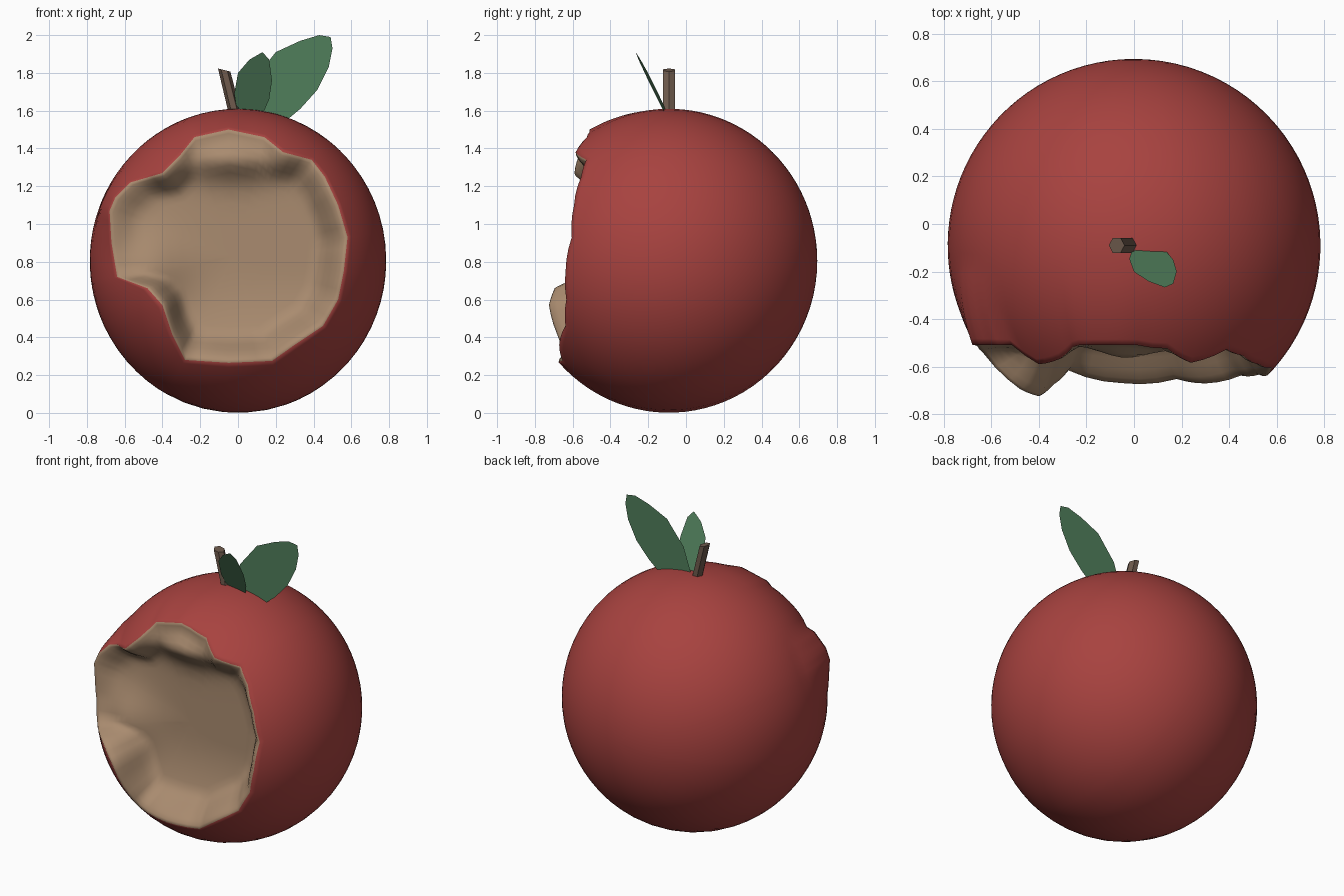
import bpy, bmesh, math
from mathutils import Vector

if "Cube" in bpy.data.objects:
    bpy.data.objects.remove(bpy.data.objects["Cube"])

CEN = Vector((0, -0.09, 0.805))      # fruit centre
RAD = Vector((0.785, 0.785, 0.805))  # fruit radii


def mat(name, rgb):
    m = bpy.data.materials.new(name)
    m.diffuse_color = (*rgb, 1)
    m.use_nodes = True
    m.node_tree.nodes["Principled BSDF"].inputs["Base Color"].default_value = m.diffuse_color
    return m


SKIN = mat("red_skin", (0.39, 0.055, 0.05))
FLESH = mat("flesh", (0.40, 0.26, 0.16))
GREEN = mat("leaf_green", (0.08, 0.21, 0.105))
BROWN = mat("stem_brown", (0.16, 0.105, 0.075))


def make(name, bm, mats, smooth=False):
    me = bpy.data.meshes.new(name)
    bmesh.ops.recalc_face_normals(bm, faces=bm.faces)
    for f in bm.faces:
        f.smooth = smooth
    bm.to_mesh(me)
    bm.free()
    for m in mats:
        me.materials.append(m)
    ob = bpy.data.objects.new(name, me)
    bpy.context.collection.objects.link(ob)
    return ob


# Bite outline in front view (x, z)
OUTLINE = [(-.68, 1.07), (-.65, 1.14), (-.57, 1.22), (-.40, 1.27), (-.31, 1.36), (-.23, 1.46),
           (-.05, 1.50), (.14, 1.46), (.24, 1.38), (.39, 1.34), (.46, 1.25), (.53, 1.10),
           (.58, .93), (.56, .75), (.53, .60), (.45, .46), (.30, .36), (.18, .275),
           (-.05, .265), (-.28, .28), (-.35, .42), (-.40, .57), (-.48, .66), (-.64, .72),
           (-.67, .90)]
SUB = 3
BITE_C = Vector((-0.03, 0.83))


def rim_point(x, z):
    u, w = x / RAD.x, (z - CEN.z) / RAD.z
    y = CEN.y - RAD.y * math.sqrt(max(0, 1 - u * u - w * w))
    return Vector((x, min(y, -0.51), z))


def bump(x, z, cx, cz, sx, sz):
    return math.exp(-((x - cx) / sx) ** 2 - ((z - cz) / sz) ** 2)


def floor_y(x, z):
    # scooped floor with an upper shelf and a lower left bulge
    return (-0.44 - 0.13 * bump(x, z, -.02, 1.36, .28, .11)
            - 0.09 * bump(x, z, -.48, .74, .2, .2)
            - 0.10 * max(0, (0.75 - z) / 0.45) ** 2)


def smooth01(t):
    t = max(0, min(1, t))
    return t * t * (3 - 2 * t)


rim = []
for i, a in enumerate(OUTLINE):
    b = OUTLINE[(i + 1) % len(OUTLINE)]
    for k in range(SUB):
        t = k / SUB
        rim.append(rim_point(a[0] + (b[0] - a[0]) * t, a[1] + (b[1] - a[1]) * t))

# Fruit body: skin rings run from the rim to the back, flesh rings run inward
bm = bmesh.new()
n = len(rim)


def bridge(r0, r1, m):
    for i in range(n):
        f = bm.faces.new((r0[i], r0[(i + 1) % n], r1[(i + 1) % n], r1[i]))
        f.material_index = m


def fan(ring, tip, m):
    v = bm.verts.new(tip)
    for i in range(n):
        bm.faces.new((ring[i], ring[(i + 1) % n], v)).material_index = m


rim_v = [bm.verts.new(p) for p in rim]
back = Vector((0, 1, 0))
prev = rim_v
STEPS = 36
for s in range(1, STEPS):
    t = (s / STEPS) ** 1.15
    ring = []
    for p in rim:
        d = Vector([(p[k] - CEN[k]) / RAD[k] for k in range(3)])
        r = 1 + (d.length - 1) * max(0, 1 - t * 5)
        d = d.normalized().slerp(back, t) * r
        ring.append(bm.verts.new([CEN[k] + d[k] * RAD[k] for k in range(3)]))
    bridge(prev, ring, 0)
    prev = ring
fan(prev, CEN + Vector((0, RAD.y, 0)), 0)

prev = rim_v
for t in (.97, .93, .88, .83, .78, .72, .66, .6, .52, .42, .3, .15):
    ring = []
    for p in rim:
        x = BITE_C.x + (p.x - BITE_C.x) * t
        z = BITE_C.y + (p.z - BITE_C.y) * t
        k = smooth01((1 - t) / 0.27)
        ring.append(bm.verts.new((x, p.y + (floor_y(x, z) - p.y) * k, z)))
    bridge(prev, ring, 1)
    prev = ring
fan(prev, (BITE_C.x, floor_y(*BITE_C), BITE_C.y), 1)
make("bitten_fruit", bm, [SKIN, FLESH], True)

# Stem: leaning six-sided peg
bm = bmesh.new()
lo, hi = [], []
for i in range(6):
    a = math.tau * i / 6
    c, s = 0.033 * math.cos(a), 0.036 * math.sin(a)
    lo.append(bm.verts.new((-0.008 + c, -0.09 + s, 1.55)))
    hi.append(bm.verts.new((-0.073 + c, -0.09 + s, 1.815 - c * 0.25)))
for i in range(6):
    j = (i + 1) % 6
    bm.faces.new((lo[i], lo[j], hi[j], hi[i]))
bm.faces.new(hi)
bm.faces.new(lo[::-1])
make("stem", bm, [BROWN])


# Leaves: flat outlines in x, z with y from a plane
def leaf(name, pts, plane):
    bm = bmesh.new()
    bm.faces.new([bm.verts.new((x, plane(x, z), z)) for x, z in pts])
    make(name, bm, [GREEN])


leaf("small_leaf",
     [(.03, 1.58), (-.01, 1.63), (-.02, 1.69), (.0, 1.80), (.06, 1.87), (.13, 1.91),
      (.165, 1.87), (.18, 1.76), (.165, 1.66), (.13, 1.58)],
     lambda x, z: -0.11 - 0.48 * (z - 1.61) - 0.1 * x)
leaf("large_leaf",
     [(.13, 1.50), (.03, 1.61), (.08, 1.76), (.20, 1.91), (.33, 1.97), (.43, 2.0),
      (.49, 1.99), (.50, 1.93), (.48, 1.83), (.42, 1.71), (.33, 1.61), (.27, 1.56)],
     lambda x, z: -0.09)
